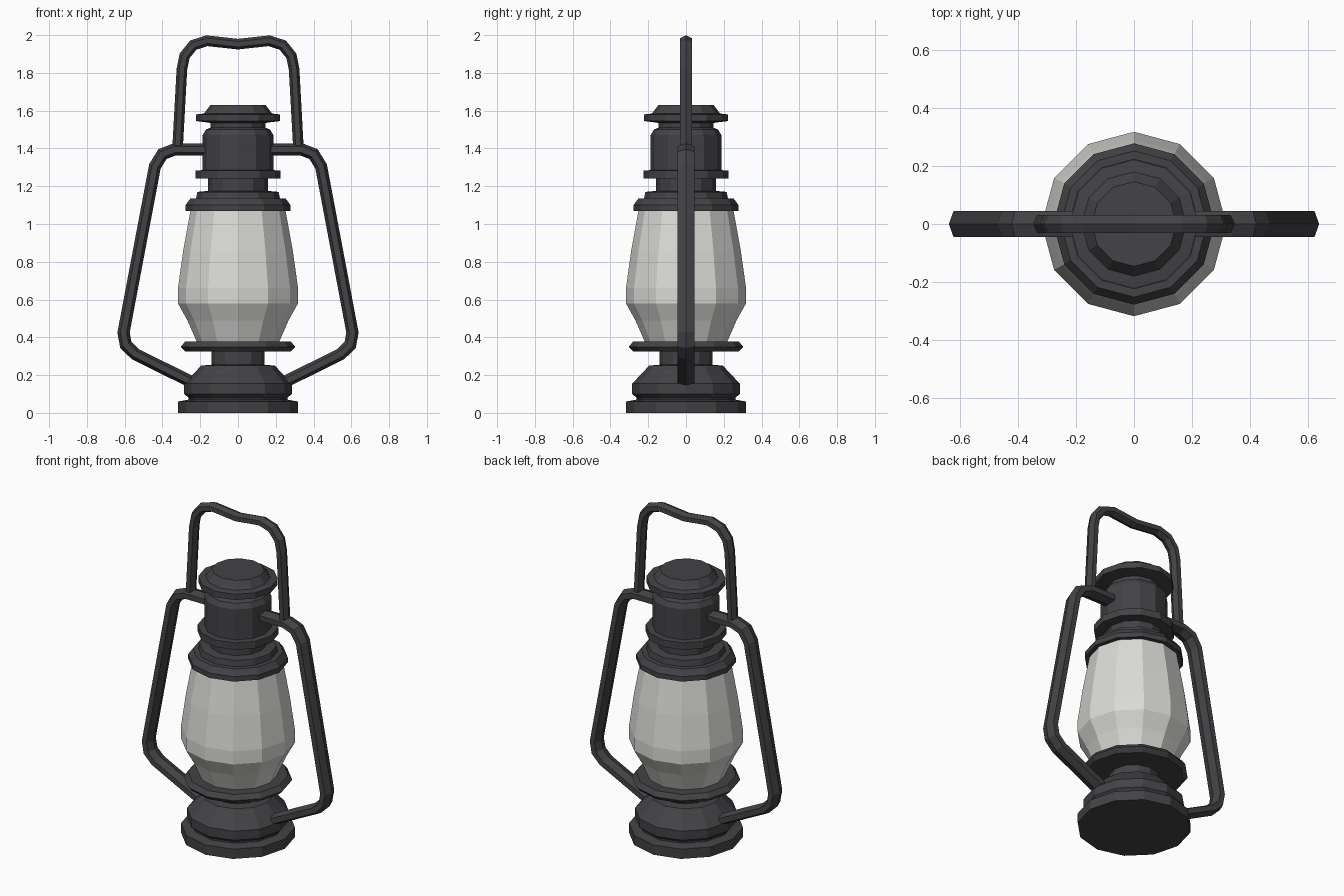
import bpy, bmesh, math
from mathutils import Vector

if "Cube" in bpy.data.objects:
    bpy.data.objects.remove(bpy.data.objects["Cube"])


def material(name, rgb):
    m = bpy.data.materials.new(name)
    m.diffuse_color = (*rgb, 1.0)
    m.use_nodes = True
    m.node_tree.nodes["Principled BSDF"].inputs["Base Color"].default_value = m.diffuse_color
    return m


METAL = material("dark metal", (0.056, 0.056, 0.062))
GLASS = material("frosted glass", (0.70, 0.70, 0.67))
SIDES = 12


def skin(name, rings, mat, closed_ends=True):
    """Join a list of equal-length point rings into a flat-shaded object."""
    bm = bmesh.new()
    loops = [[bm.verts.new(p) for p in ring] for ring in rings]
    n = len(loops[0])
    for a, b in zip(loops, loops[1:]):
        for i in range(n):
            j = (i + 1) % n
            bm.faces.new((a[i], a[j], b[j], b[i]))
    if closed_ends:
        bm.faces.new(loops[0][::-1])
        bm.faces.new(loops[-1])
    bmesh.ops.recalc_face_normals(bm, faces=bm.faces)
    me = bpy.data.meshes.new(name)
    bm.to_mesh(me)
    bm.free()
    me.materials.append(mat)
    ob = bpy.data.objects.new(name, me)
    bpy.context.collection.objects.link(ob)
    return ob


def lathe(name, profile, mat):
    """Spin (radius, height) pairs around z."""
    angles = [2 * math.pi * i / SIDES for i in range(SIDES)]
    return skin(name, [[(r * math.cos(a), r * math.sin(a), z) for a in angles]
                       for r, z in profile], mat)


def tube(name, path, half_width, half_depth, mat):
    """Sweep a squashed hexagon along an (x, z) path with mitred corners."""
    pts = [Vector(p) for p in path]
    rings = []
    for i, p in enumerate(pts):
        d0 = (p - pts[max(i - 1, 0)]).normalized() if i else (pts[1] - p).normalized()
        d1 = (pts[i + 1] - p).normalized() if i < len(pts) - 1 else d0
        t = (d0 + d1).normalized()
        side = Vector((-t.y, t.x)) / max(t.dot(d0), 0.5)
        ring = []
        for u, v in ((1, 0), (.5, 1), (-.5, 1), (-1, 0), (-.5, -1), (.5, -1)):
            q = p + side * u * half_width
            ring.append((q.x, v * half_depth, q.y))
        rings.append(ring)
    return skin(name, rings, mat)


def mirrored(path):
    return [(-x, z) for x, z in path]


# fuel tank base with foot, shoulder and neck
lathe("base", [(.318, 0), (.318, .06), (.262, .07), (.262, .08), (.285, .10),
               (.285, .155), (.195, .25), (.14, .255), (.14, .33)], METAL)

# plate that carries the glass
lathe("glass_plate", [(.28, .325), (.303, .35), (.28, .378)], METAL)

# glass globe
lathe("glass_globe", [(.215, .37), (.222, .385), (.268, .49), (.318, .58),
                      (.318, .66), (.29, .86), (.25, 1.08)], GLASS)

# collar above the glass, chimney and cap
lathe("collar", [(.278, 1.07), (.278, 1.10), (.252, 1.135), (.222, 1.135),
                 (.215, 1.17), (.16, 1.175), (.16, 1.24)], METAL)
lathe("chimney", [(.225, 1.24), (.225, 1.283), (.188, 1.285), (.188, 1.47),
                  (.17, 1.50), (.145, 1.51), (.145, 1.545)], METAL)
lathe("chimney_cap", [(.145, 1.535), (.222, 1.545), (.222, 1.58),
                      (.18, 1.585), (.146, 1.63)], METAL)

# side frame tubes
frame = [(.15, 1.395), (.335, 1.395), (.40, 1.37), (.44, 1.305), (.606, .425),
         (.594, .36), (.545, .312), (.22, .15)]
tube("frame_right", frame, .032, .045, METAL)
tube("frame_left", mirrored(frame), .032, .045, METAL)

# carrying handle
half = [(.32, 1.40), (.297, 1.82), (.283, 1.89), (.237, 1.947), (.165, 1.97),
        (.09, 1.962)]
tube("carry_handle", half + [(0, 1.952)] + mirrored(half)[::-1], .028, .031, METAL)
